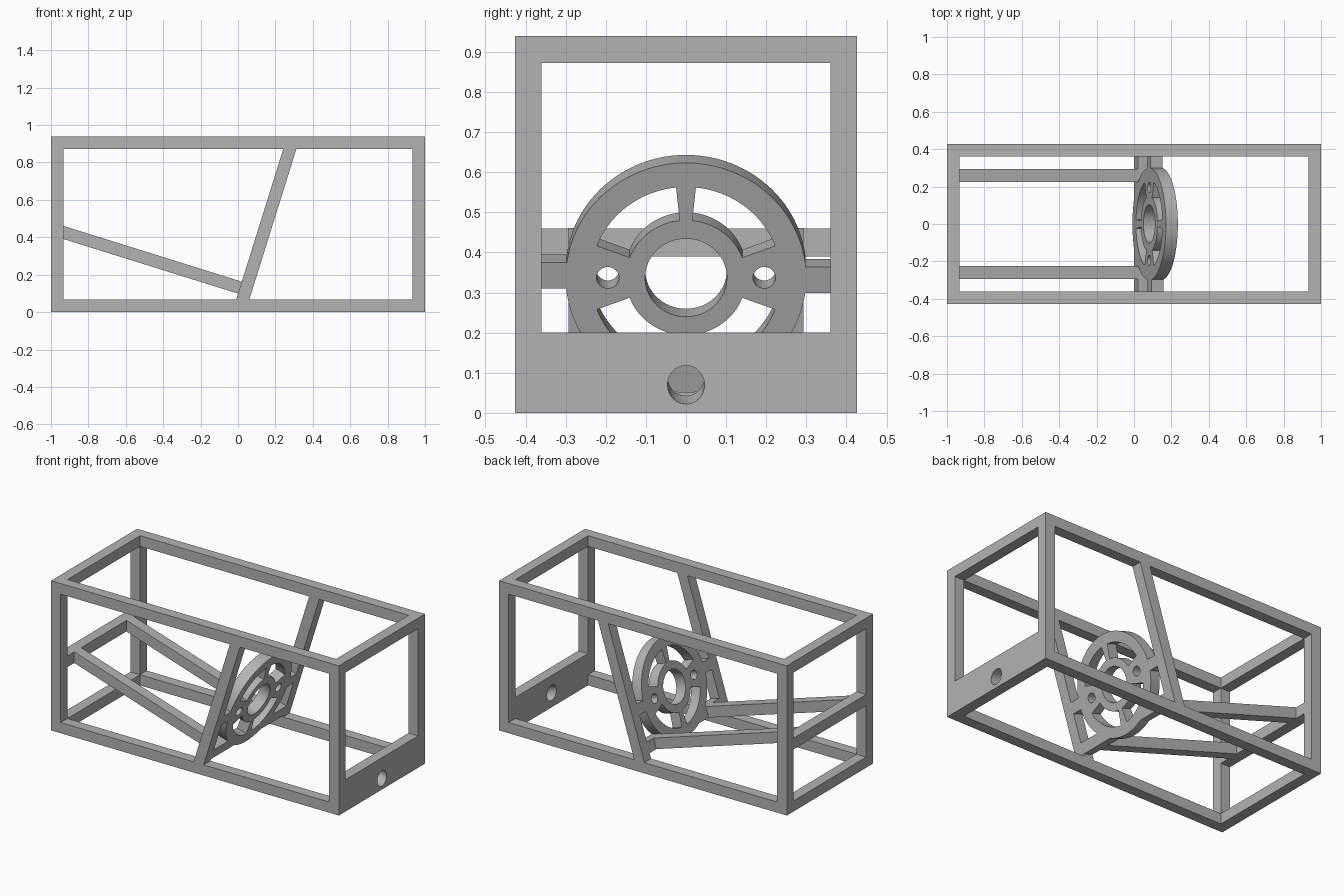
import bpy, bmesh
from math import sin, cos, radians
from mathutils import Matrix, Vector

if "Cube" in bpy.data.objects:
    bpy.data.objects.remove(bpy.data.objects["Cube"])

# One plain grey
grey = bpy.data.materials.new("plain grey")
grey.use_nodes = True
GREY = (0.45, 0.45, 0.45, 1)
grey.diffuse_color = GREY
grey.node_tree.nodes["Principled BSDF"].inputs["Base Color"].default_value = GREY

BAR = 0.067                    # bar thickness
W, H = 0.427, 0.94             # half width and height
IN_X, IN_Y = 1 - BAR, W - BAR  # inner half sizes
TOP = H - BAR

# Tilted wheel frame: local x = across, y = up the slope, z = out of the front face
TILT = radians(17.35)
slope = Vector((sin(TILT), 0, cos(TILT)))
normal = Vector((cos(TILT), 0, -sin(TILT)))
WHEEL = Matrix((Vector((0, 1, 0)), slope, normal)).transposed().to_4x4()
WHEEL.translation = (0.145, 0, 0.337)
# Side-profile frame: local x = x, y = z, z = -y
SIDE = Matrix.Rotation(radians(90), 4, 'X')


def prism(name, outline, z0, z1, matrix=Matrix()):
    """Extrude a flat outline from z0 to z1, then place it."""
    bm = bmesh.new()
    face = bm.faces.new([bm.verts.new((x, y, z0)) for x, y in outline])
    ext = bmesh.ops.extrude_face_region(bm, geom=[face])
    verts = [g for g in ext["geom"] if isinstance(g, bmesh.types.BMVert)]
    bmesh.ops.translate(bm, verts=verts, vec=(0, 0, z1 - z0))
    bmesh.ops.recalc_face_normals(bm, faces=bm.faces)
    bm.transform(matrix)
    mesh = bpy.data.meshes.new(name)
    bm.to_mesh(mesh)
    bm.free()
    mesh.materials.append(grey)
    obj = bpy.data.objects.new(name, mesh)
    bpy.context.collection.objects.link(obj)
    return obj


def rect(x0, x1, y0, y1):
    return [(x0, y0), (x1, y0), (x1, y1), (x0, y1)]


def arc(r, a0, a1, n, cx=0):
    return [(cx + r * cos(radians(a0 + (a1 - a0) * i / n)),
             r * sin(radians(a0 + (a1 - a0) * i / n))) for i in range(n + 1)]


def circle(r, n=64, cx=0):
    return arc(r, 0, 360, n, cx)[:-1]


def activate(obj):
    bpy.ops.object.select_all(action='DESELECT')
    obj.select_set(True)
    bpy.context.view_layer.objects.active = obj


def cut(obj, cutters):
    """Subtract every cutter and remove it."""
    activate(obj)
    for c in cutters:
        c.hide_render = True
        mod = obj.modifiers.new("cut", 'BOOLEAN')
        mod.operation, mod.solver, mod.object = 'DIFFERENCE', 'EXACT', c
        bpy.ops.object.modifier_apply(modifier=mod.name)
        bpy.data.objects.remove(c)


# Open box frame with a taller lower plate at the right end
frame = prism("frame", rect(-1, 1, -W, W), 0, H)
cut(frame, [
    prism("cut_inside", rect(-2, IN_X, -IN_Y, IN_Y), BAR, TOP),
    prism("cut_end", rect(0.8, 2, -IN_Y, IN_Y), 0.2, TOP),
    prism("cut_sides", rect(-IN_X, IN_X, BAR, TOP), -1, 1, SIDE),
    prism("cut_top_bottom", rect(-IN_X, IN_X, -IN_Y, IN_Y), -1, 2),
    prism("cut_shaft_hole", circle(0.046, 48), 0.7, 1.1, WHEEL),
])

# Spoked wheel with centre bore, two bolt holes and four curved windows
wheel = prism("wheel", circle(0.3, 96), -BAR, 0, WHEEL)
cutters = [prism("cut_bore", circle(0.102), -1, 1, WHEEL)]
for s in (-1, 1):
    cutters.append(prism("cut_bolt", circle(0.028, 32, s * 0.195), -1, 1, WHEEL))
for a0, a1 in ((20.5, 84), (96, 159.5), (200.5, 264), (276, 339.5)):
    window = arc(0.237, a0, a1, 18) + arc(0.15, a1, a0, 18)
    cutters.append(prism("cut_window", window, -1, 1, WHEEL))
cut(wheel, cutters)

# Parts on both sides of the wheel
V = -0.237                     # height of the struts on the slope
HALF = BAR / 2
SHEAR = sin(TILT) / cos(TILT)
lean = [(0.145 + (z - 0.337) * SHEAR - dx, z)
        for z, dx in ((BAR, 0), (TOP, 0), (TOP, BAR / cos(TILT)), (BAR, BAR / cos(TILT)))]
for side, s in (("left", 1), ("right", -1)):
    def span(a, b):
        return sorted((s * a, s * b))
    prism(side + "_leaning_bar", lean, *span(-IN_Y, -W), SIDE)
    mid = -0.006 * s
    prism(side + "_wheel_tab", rect(*span(0.292, IN_Y), mid - HALF, mid + HALF), -BAR, 0, WHEEL)
    prism(side + "_lower_tab", rect(*span(0.125, IN_Y), V - HALF, V + HALF), -BAR, 0, WHEEL)
    prism(side + "_strut", rect(*span(0.225, 0.293), V - HALF, V + HALF),
          -BAR - 1.0, -BAR, WHEEL)

# Crossbar at the far end that carries the struts
prism("end_crossbar", rect(-1, -IN_X, -IN_Y, IN_Y), 0.39, 0.46)

# Smooth only the round walls
for obj in (frame, wheel):
    activate(obj)
    bpy.ops.object.shade_smooth_by_angle(angle=radians(25))
